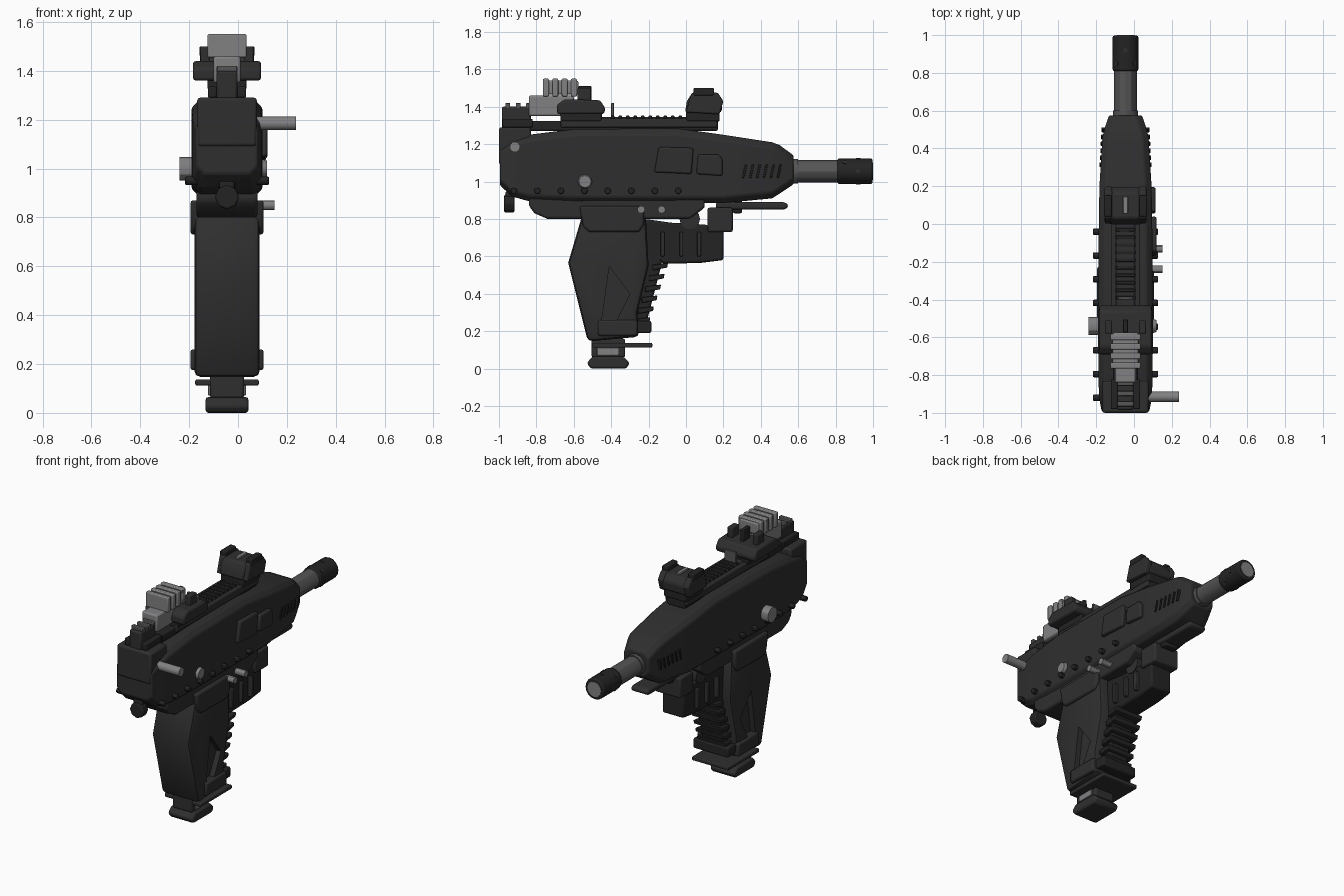
import bpy, bmesh, math
from mathutils import Matrix, Vector

if "Cube" in bpy.data.objects:
    bpy.data.objects.remove(bpy.data.objects["Cube"])

CX = -0.045  # centre plane of the main body


def mat(name, v):
    m = bpy.data.materials.new(name)
    m.diffuse_color = (v, v, v * 1.03, 1)
    m.use_nodes = True
    m.node_tree.nodes["Principled BSDF"].inputs["Base Color"].default_value = m.diffuse_color
    return m


DARK, BLACK = mat("dark", 0.028), mat("black", 0.017)
STEEL, LIGHT = mat("steel", 0.09), mat("light", 0.22)


def finish(name, bm, m, bevel=0.0, seg=2):
    bmesh.ops.recalc_face_normals(bm, faces=bm.faces)
    me = bpy.data.meshes.new(name)
    bm.to_mesh(me)
    bm.free()
    me.materials.append(m)
    ob = bpy.data.objects.new(name, me)
    bpy.context.collection.objects.link(ob)
    if bevel:
        b = ob.modifiers.new("bevel", 'BEVEL')
        b.width, b.segments, b.limit_method = bevel, seg, 'ANGLE'
        b.angle_limit = math.radians(35)
    return ob


def profile(name, pts, hw, m=DARK, bevel=0.012, cx=CX):
    """Side outline in (y, z), extruded across x."""
    bm = bmesh.new()
    f = bm.faces.new([bm.verts.new((cx - hw, y, z)) for y, z in pts])
    r = bmesh.ops.extrude_face_region(bm, geom=[f])
    bmesh.ops.translate(bm, vec=(2 * hw, 0, 0),
                        verts=[v for v in r['geom'] if isinstance(v, bmesh.types.BMVert)])
    return finish(name, bm, m, bevel)


def box(name, y0, y1, z0, z1, hw, m=DARK, bevel=0.01, cx=CX):
    return profile(name, [(y0, z0), (y1, z0), (y1, z1), (y0, z1)], hw, m, bevel, cx)


def rod(name, a, b, r, m=DARK, n=16, r2=None, bevel=0.0):
    a, b = Vector(a), Vector(b)
    bm = bmesh.new()
    bmesh.ops.create_cone(bm, cap_ends=True, segments=n, radius1=r,
                          radius2=r if r2 is None else r2, depth=(b - a).length)
    q = (b - a).to_track_quat('Z', 'Y').to_matrix().to_4x4()
    bm.transform(Matrix.Translation((a + b) / 2) @ q)
    return finish(name, bm, m, bevel)


# Receiver: chamfered sections (y, bottom, top, half width) lofted front to back
bm = bmesh.new()
rings = []
for y, lo, hi, w in [(-.995, .98, 1.19, .125), (-.93, .92, 1.225, .138), (-.84, .895, 1.25, .143),
                     (-.6, .885, 1.28, .145), (-.05, .885, 1.285, .142), (.2, .885, 1.25, .138),
                     (.46, .91, 1.21, .122), (.5, .935, 1.195, .112), (.575, .985, 1.14, .088)]:
    c = .032
    sec = [(w - c, lo), (w, lo + c), (w, hi - c), (w - c, hi)]
    sec += [(-x, z) for x, z in reversed(sec)]
    rings.append([bm.verts.new((CX + x, y, z)) for x, z in sec])
for a, b in zip(rings, rings[1:]):
    for i in range(8):
        bm.faces.new((a[i], a[(i + 1) % 8], b[(i + 1) % 8], b[i]))
bm.faces.new(rings[0])
bm.faces.new(rings[-1])
finish("receiver", bm, DARK, .008)
profile("lower_receiver", [(-.84, .92), (-.84, .87), (-.81, .83), (-.74, .80), (.02, .80),
                           (.10, .86), (.10, .92)], .125)

# Side rivets, ribs, covers and pins
for i in range(8):
    y = -.92 + .1255 * i
    for s in (-1, 1):
        rod("rivet", (CX + s * .12, y, .95), (CX + s * .172, y, .95), .017, BLACK, 12, bevel=.005)
for s in (-1, 1):
    for i in range(6):
        y = .3 + .037 * i
        hw = .138 - .061 * (y - .2)
        profile("front_rib", [(y, 1.02), (y + .012, 1.02), (y + .027, 1.09), (y + .015, 1.09)],
                .01, BLACK, .003, CX + s * (hw - .004))
profile("port_cover", [(-.17, 1.05), (.03, 1.04), (.04, 1.18), (-.145, 1.185)], .015, DARK, .01, .105)
profile("small_cover", [(.055, 1.04), (.195, 1.03), (.195, 1.12), (.175, 1.145), (.065, 1.145)],
        .015, DARK, .01, .1)
rod("left_button", (-.17, -.54, 1.0), (-.24, -.54, 1.0), .048, LIGHT, 12)
rod("right_button", (.07, -.54, 1.0), (.118, -.54, 1.0), .048, LIGHT, 12, r2=.032)
rod("charging_handle", (.05, -.915, 1.185), (.237, -.915, 1.185), .028, LIGHT, 16)
for y in (-.24, -.13):
    rod("receiver_pin", (.04, y, .85), (.15, y, .85), .02, LIGHT, 12)

# Barrel and muzzle
rod("barrel", (CX, .5, 1.055), (CX, .84, 1.055), .06, STEEL, 12)
rod("barrel_collar", (CX, .56, 1.055), (CX, .6, 1.055), .066, STEEL, 12)
rod("muzzle", (CX, .81, 1.055), (CX, .997, 1.055), .068, BLACK, 16, bevel=.008)
rod("bore_disc", (CX, .98, 1.055), (CX, 1.0, 1.055), .048, LIGHT, 16)
for k in range(8):
    a = math.tau * k / 8
    d = Vector((math.cos(a), 0, math.sin(a)))
    p = Vector((CX, .85 if k % 2 else .92, 1.055))
    rod("muzzle_stud", p + d * .055, p + d * .07, .012, DARK, 8)

# Rear cap and knob
box("rear_cap", -1.0, -.83, 1.09, 1.29, .122, DARK, .012)
box("rear_foot", -.965, -.92, .85, .95, .03, BLACK)
rod("rear_knob", (CX, -.972, .882), (CX, -.918, .882), .05, BLACK, 8, bevel=.008)

# Top rail with cross slots
box("rail_base", -.84, .17, 1.27, 1.325, .065, BLACK)
box("rail_top", -.67, .17, 1.3, 1.345, .05)
for s in (-1, 1):
    box("rail_edge", -.67, .165, 1.29, 1.338, .015, DARK, .005, CX + s * .062)
for i in range(13):
    y = -.4 + .04 * i
    box("rail_slot_rib", y, y + .018, 1.33, 1.352, .052, BLACK, .003)
box("rail_marker", -.4, -.385, 1.34, 1.42, .04, STEEL, .003)

# Rear sight stack
box("rear_mount", -.985, -.83, 1.28, 1.40, .042)
for y in (-.965, -.91, -.855):
    box("rear_mount_fin", y, y + .025, 1.39, 1.42, .042, STEEL, .004)
for s in (-1, 1):
    box("rear_mount_cheek", -.98, -.82, 1.29, 1.335, .018, BLACK, .006, CX + s * .06)
box("sight_block", -.84, -.6, 1.35, 1.46, .055, LIGHT)
box("sight_housing", -.765, -.575, 1.465, 1.54, .068, LIGHT)
for i in range(4):
    y = -.765 + .05 * i
    box("sight_housing_rib", y, y + .032, 1.455, 1.55, .08, LIGHT, .006)
profile("rear_sight_base", [(-.69, 1.36), (-.44, 1.36), (-.43, 1.39), (-.46, 1.435),
                            (-.65, 1.44), (-.69, 1.41)], .14)
box("rear_sight_pedestal", -.67, -.45, 1.32, 1.37, .08, BLACK)
for s in (-1, 1):
    box("rear_sight_ear", -.58, -.51, 1.42, 1.50, .018, DARK, .006, CX + s * .09)
box("rear_sight_notch", -.575, -.505, 1.43, 1.51, .012, BLACK, .004)

# Front sight
box("front_sight_foot", .0, .18, 1.32, 1.38, .08, BLACK)
profile("front_sight", [(-.005, 1.37), (.19, 1.37), (.195, 1.43), (.165, 1.47),
                        (.03, 1.47), (.005, 1.43)], .085)
for s in (-1, 1):
    profile("front_sight_ear", [(-.0, 1.37), (.18, 1.36), (.2, 1.43), (.17, 1.475), (.03, 1.475)],
            .02, DARK, .008, CX + s * .09)
    box("front_sight_lug", .04, .15, 1.46, 1.5, .02, BLACK, .006, CX + s * .093)
box("front_sight_blade", .055, .145, 1.46, 1.482, .012, LIGHT, .003)

# Grip with recessed side panels
grip = profile("grip", [(-.555, .82), (-.63, .565), (-.525, .145), (-.25, .17), (-.26, .3),
                        (-.2, .55), (-.215, .82)], .134, DARK, .025)
for s in (-1, 1):
    cut = profile("cutter", [(-.41, .545), (-.3, .40), (-.37, .26), (-.45, .26)], .05, DARK, 0,
                  CX + s * .15)
    b = grip.modifiers.new("recess", 'BOOLEAN')
    b.object, b.solver = cut, 'EXACT'
    bpy.context.view_layer.objects.active = grip
    for name in [m.name for m in grip.modifiers]:
        bpy.ops.object.modifier_apply(modifier=name)
    bpy.data.objects.remove(cut)
profile("grip_collar", [(-.57, .87), (-.55, .76), (-.52, .73), (-.25, .73), (-.225, .77),
                        (-.225, .87)], .15)
profile("front_strap", [(-.24, .8), (-.12, .78), (-.13, .56), (-.225, .19), (-.3, .19), (-.25, .5)], .075,
        BLACK)
for i in range(6):
    z = .25 + .058 * i
    y = -.195 + .095 * i / 5
    profile("strap_fin", [(y - .08, z - .015), (y, z), (y + .004, z + .025), (y - .08, z + .015)],
            .1, BLACK, .004)
box("grip_band", -.47, -.26, .175, .26, .15)
box("grip_band_front", -.28, -.185, .19, .255, .125, BLACK)
box("base_plate", -.5, -.18, .112, .137, .13, DARK, .006)

# Magazine end
box("magazine_block", -.505, -.325, .06, .16, .07)
box("magazine_insert", -.475, -.36, .072, .112, .078, LIGHT, .003)
profile("magazine_foot", [(-.53, .03), (-.51, 0), (-.32, 0), (-.3, .03), (-.335, .065),
                          (-.5, .065)], .088)

# Trigger guard block with fins, forward rail
profile("guard_block", [(-.22, .80), (-.18, .6), (-.12, .56), (.08, .565), (.2, .58), (.2, .74),
                        (.1, .77), (-.08, .78)], .075, BLACK)
for y in (-.135, -.035, .06):
    box("guard_fin", y, y + .02, .6, .73, .1, DARK, .004)
rod("guard_pivot", (CX - .08, .02, .80), (CX + .08, .02, .80), .055, DARK, 12)
box("guard_front", .115, .25, .73, .86, .09)
box("forward_rail_link", .25, .3, .83, .92, .05, BLACK)
profile("forward_rail", [(.16, .85), (.53, .85), (.55, .87), (.53, .89), (.16, .89)], .06)

# Smooth shading with sharp edges kept
bpy.ops.object.select_all(action='SELECT')
bpy.ops.object.shade_smooth_by_angle(angle=math.radians(30))
